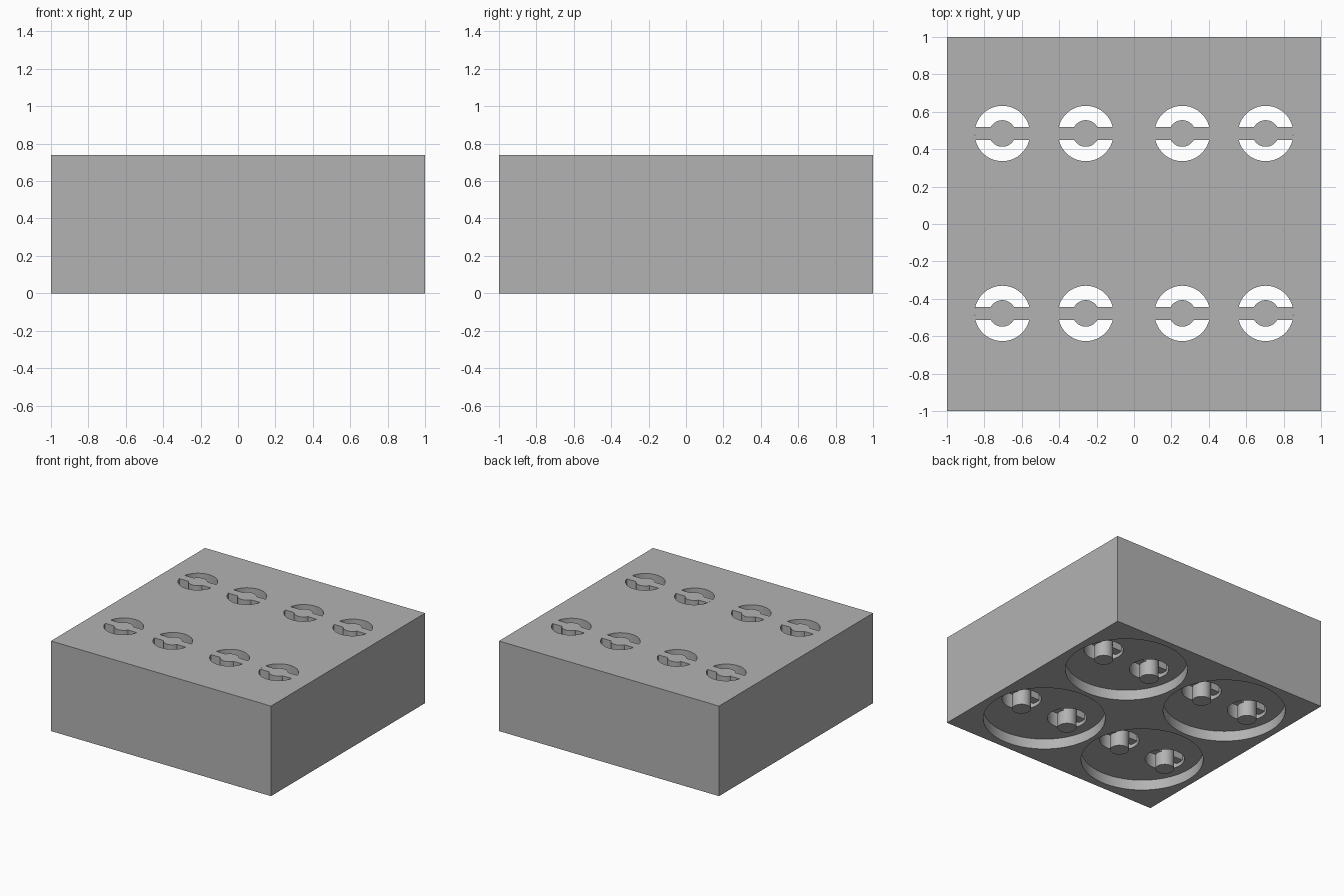
import bpy, bmesh
from math import radians, pi, asin, sin, cos

if "Cube" in bpy.data.objects:
    bpy.data.objects.remove(bpy.data.objects["Cube"])

HEIGHT = 0.74
FLOOR = 0.085            # depth of the round recesses in the underside
WEB_Z = FLOOR + 0.03     # underside of the webs that hold the pins
RECESS_R, HOLE_R, PIN_R, WEB_HALF = 0.46, 0.148, 0.071, 0.035
STATIONS = [(sx * 0.481, 0.003 + sy * 0.481) for sx in (-1, 1) for sy in (-1, 1)]
HOLES = [(x + s * 0.223, y) for x, y in STATIONS for s in (-1, 1)]

grey = bpy.data.materials.new("plain grey")
grey.use_nodes = True
grey.diffuse_color = (0.45, 0.45, 0.45, 1)
grey.node_tree.nodes["Principled BSDF"].inputs["Base Color"].default_value = grey.diffuse_color


def arc(radius, start, end, steps):
    angles = [start + (end - start) * i / steps for i in range(steps + 1)]
    return [(radius * cos(a), radius * sin(a)) for a in angles]


def prisms(name, profile, centres, z0, z1):
    """One object holding the profile extruded from z0 to z1 at every centre."""
    bm = bmesh.new()
    for cx, cy in centres:
        face = bm.faces.new([bm.verts.new((cx + x, cy + y, z0)) for x, y in profile])
        grown = bmesh.ops.extrude_face_region(bm, geom=[face], use_keep_orig=True)
        top = [v for v in grown["geom"] if isinstance(v, bmesh.types.BMVert)]
        bmesh.ops.translate(bm, verts=top, vec=(0, 0, z1 - z0))
    bmesh.ops.recalc_face_normals(bm, faces=bm.faces)
    mesh = bpy.data.meshes.new(name)
    bm.to_mesh(mesh)
    bm.free()
    mesh.materials.append(grey)
    obj = bpy.data.objects.new(name, mesh)
    bpy.context.collection.objects.link(obj)
    return obj


def select_only(obj):
    bpy.ops.object.select_all(action="DESELECT")
    obj.select_set(True)
    bpy.context.view_layer.objects.active = obj


def circle(radius, sides):
    return arc(radius, 0, 2 * pi, sides)[:-1]


# Block with four round recesses below and eight through holes
block = prisms("block", [(-1, -1), (1, -1), (1, 1), (-1, 1)], [(0, 0)], 0, HEIGHT)
cutters = [
    prisms("recess_cutter", circle(RECESS_R, 96), STATIONS, -0.1, FLOOR),
    prisms("hole_cutter", circle(HOLE_R, 64), HOLES, FLOOR / 2, HEIGHT + 0.1),
]
for cutter in cutters:
    cutter.hide_render = True
    select_only(block)
    cut = block.modifiers.new("cut", "BOOLEAN")
    cut.operation, cut.solver, cut.object = "DIFFERENCE", "EXACT", cutter
    bpy.ops.object.modifier_apply(modifier=cut.name)
    bpy.data.objects.remove(cutter)

# Core pins joined to the hole walls by a web on either side
a, b = asin(WEB_HALF / HOLE_R), asin(WEB_HALF / PIN_R)
half = arc(HOLE_R, -a, a, 4) + arc(PIN_R, b, pi - b, 20)
webbed = half + [(-x, -y) for x, y in half]
upper = prisms("webbed_pins", webbed, HOLES, WEB_Z, HEIGHT)
lower = prisms("pin_ends", circle(PIN_R, 48), HOLES, 0, WEB_Z)

for obj in (block, upper, lower):
    select_only(obj)
    bpy.ops.object.shade_smooth_by_angle(angle=radians(30))
